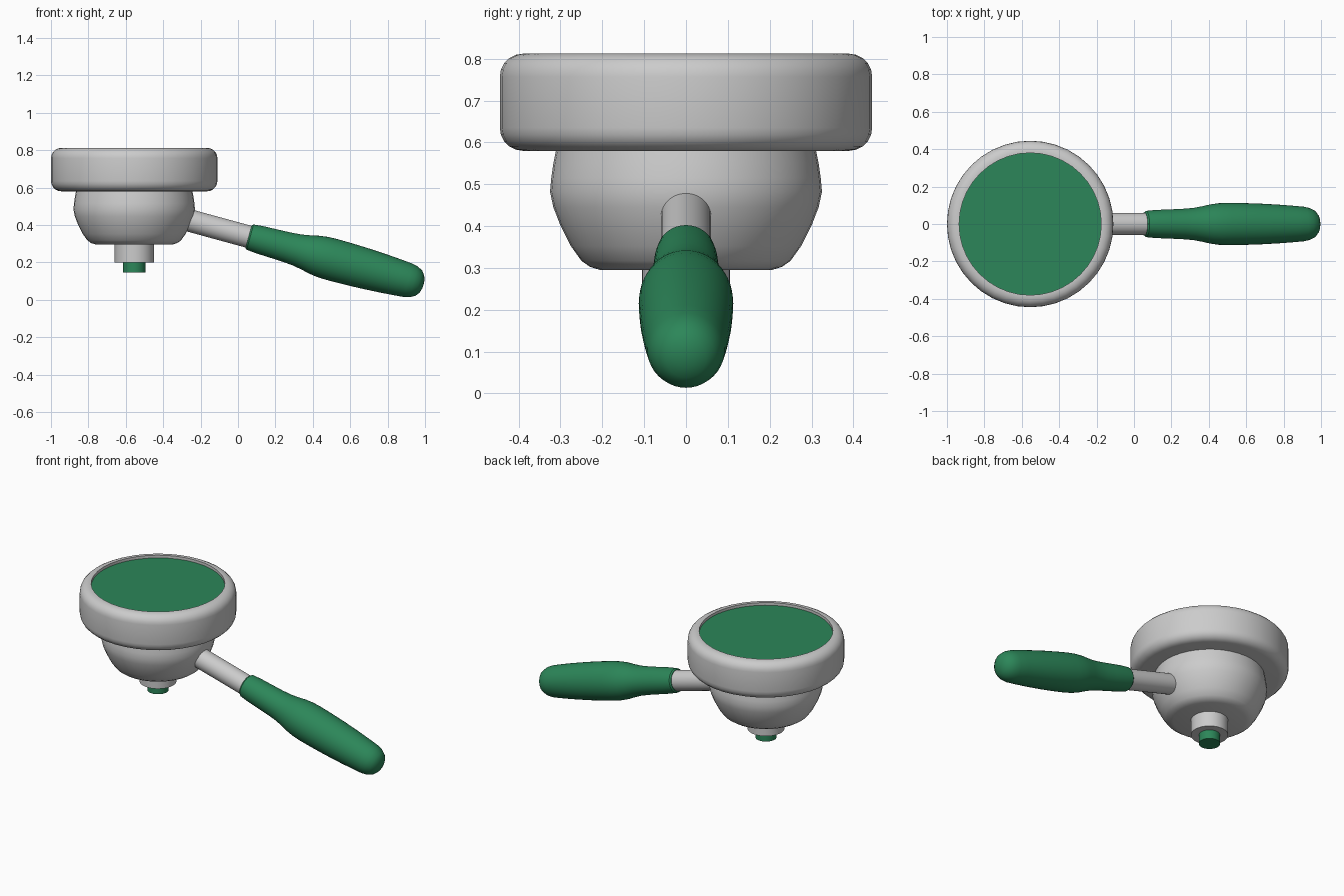
import bpy, bmesh, math
from mathutils import Matrix, Vector

if "Cube" in bpy.data.objects:
    bpy.data.objects.remove(bpy.data.objects["Cube"])

SEG = 40
HEAD = Matrix.Translation((-0.555, 0, 0))

green = bpy.data.materials.new("green")
green.diffuse_color = (0.025, 0.24, 0.10, 1)
green.use_nodes = True
green.node_tree.nodes["Principled BSDF"].inputs["Base Color"].default_value = green.diffuse_color


def lathe(name, profile, matrix=HEAD, mat=None, seg=SEG):
    """Revolve (radius, height) points around local z."""
    bm = bmesh.new()
    rings = []
    for r, z in profile:
        if r == 0:
            rings.append([bm.verts.new((0, 0, z))] * seg)
        else:
            rings.append([bm.verts.new((r * math.cos(t), r * math.sin(t), z))
                          for t in (2 * math.pi * i / seg for i in range(seg))])
    for a, b in zip(rings, rings[1:]):
        for i in range(seg):
            j = (i + 1) % seg
            quad = list(dict.fromkeys((a[i], a[j], b[j], b[i])))
            bm.faces.new(quad)
    bmesh.ops.recalc_face_normals(bm, faces=bm.faces)
    bm.transform(matrix)
    me = bpy.data.meshes.new(name)
    bm.to_mesh(me)
    bm.free()
    ob = bpy.data.objects.new(name, me)
    bpy.context.collection.objects.link(ob)
    if mat:
        me.materials.append(mat)
    bpy.ops.object.select_all(action='DESELECT')
    ob.select_set(True)
    bpy.context.view_layer.objects.active = ob
    bpy.ops.object.shade_smooth_by_angle(angle=math.radians(35))
    return ob


def arc(cr, cz, rad, a0, a1, n=5):
    """Quarter-round points for a profile, angles in degrees."""
    return [(cr + rad * math.cos(math.radians(a0 + (a1 - a0) * i / n)),
             cz + rad * math.sin(math.radians(a0 + (a1 - a0) * i / n)))
            for i in range(n + 1)]


# head: rounded rim with a shallow recess, and the disc set into it
lathe("rim", [(0, 0.58)] + arc(0.39, 0.635, 0.055, -90, 0)
      + arc(0.39, 0.757, 0.055, 0, 90) + [(0.38, 0.812), (0.38, 0.78), (0, 0.78)])
lathe("top_disc", [(0, 0.775), (0.38, 0.775), (0.38, 0.795), (0, 0.795)], mat=green)

# bowl below the rim
lathe("bowl", [(0, 0.295), (0.205, 0.295), (0.23, 0.303), (0.25, 0.317),
               (0.275, 0.352), (0.30, 0.401), (0.317, 0.445), (0.325, 0.482),
               (0.322, 0.515), (0.317, 0.55), (0.31, 0.585), (0, 0.585)])

# spout and its nozzle
lathe("spout", [(0, 0.2), (0.105, 0.2), (0.105, 0.30), (0, 0.30)])
lathe("nozzle", [(0, 0.145), (0.06, 0.145), (0.06, 0.21), (0, 0.21)], mat=green)

# handle axis: local z runs down and outward from the start of the grip
tilt = math.radians(90 + 15.3)
AXIS = Matrix.Translation((0.057, 0, 0.337)) @ Matrix.Rotation(tilt, 4, 'Y')
lathe("handle_rod", [(0, -0.37), (0.06, -0.37), (0.06, 0.05), (0, 0.05)], AXIS)
lathe("grip", [(0, 0), (0.063, 0), (0.07, 0.008), (0.075, 0.06), (0.078, 0.14),
               (0.081, 0.21), (0.086, 0.27), (0.095, 0.32), (0.105, 0.365),
               (0.111, 0.41), (0.113, 0.46), (0.112, 0.54), (0.109, 0.64),
               (0.103, 0.75), (0.097, 0.83), (0.092, 0.885), (0.085, 0.915),
               (0.07, 0.943), (0.048, 0.96), (0.022, 0.968), (0, 0.97)],
      AXIS, green)
